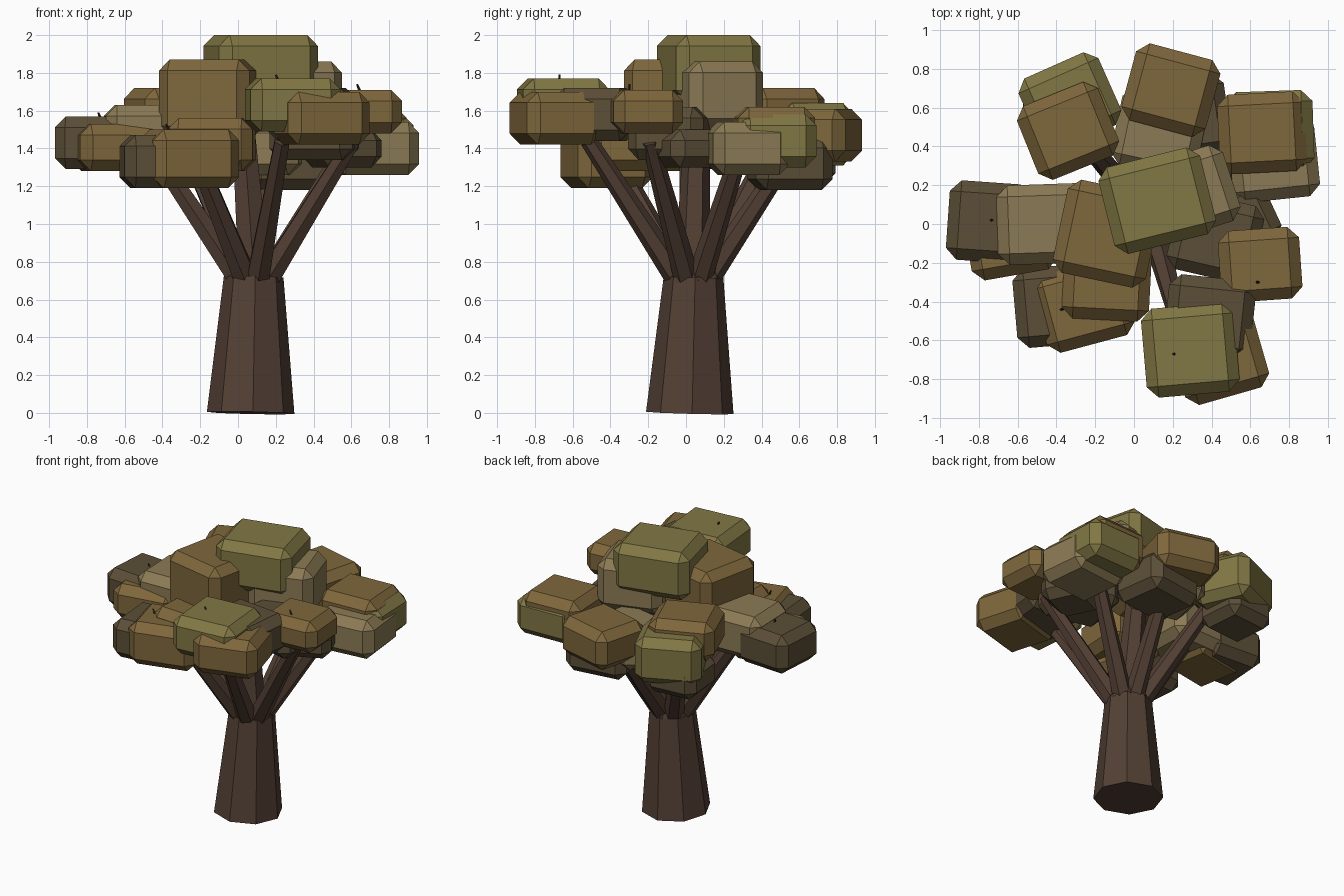
import bpy, bmesh
from math import radians, cos, sin, pi
from mathutils import Vector, Matrix

if "Cube" in bpy.data.objects:
    bpy.data.objects.remove(bpy.data.objects["Cube"])


def material(name, rgb):
    m = bpy.data.materials.new(name)
    m.diffuse_color = (*rgb, 1)
    m.use_nodes = True
    m.node_tree.nodes["Principled BSDF"].inputs["Base Color"].default_value = m.diffuse_color
    return m


BARK = material("bark", (0.085, 0.05, 0.034))
TWIG = material("twig", (0.03, 0.022, 0.015))
LEAF = {
    "brown": material("brown_leaf", (0.21, 0.135, 0.045)),
    "olive": material("olive_leaf", (0.22, 0.185, 0.058)),
    "tan": material("tan_leaf", (0.26, 0.195, 0.09)),
    "dark": material("dark_leaf", (0.105, 0.077, 0.038)),
}


def finish(bm, name, mat):
    me = bpy.data.meshes.new(name)
    bm.to_mesh(me)
    bm.free()
    me.materials.append(mat)
    ob = bpy.data.objects.new(name, me)
    bpy.context.collection.objects.link(ob)
    return ob


def limb(name, a, b, r1, r2, sides, mat, spin=0):
    """Tapered faceted cylinder from a to b."""
    a, b = Vector(a), Vector(b)
    d = b - a
    bm = bmesh.new()
    bmesh.ops.create_cone(bm, cap_ends=True, segments=sides, radius1=r1, radius2=r2,
                          depth=d.length)
    rot = Vector((0, 0, 1)).rotation_difference(d).to_matrix().to_4x4()
    bm.transform(Matrix.Translation((a + b) / 2) @ rot @ Matrix.Rotation(radians(spin), 4, 'Z'))
    return finish(bm, name, mat)


def leaf(colour, x, y, top, turn, w=0.45, d=0.41, h=0.28):
    """Chamfered foliage box, turned about z."""
    bm = bmesh.new()
    bmesh.ops.create_cube(bm, size=1)
    bm.transform(Matrix.Diagonal((w, d, h, 1)))
    bmesh.ops.bevel(bm, geom=bm.edges[:], offset=0.058, segments=1,
                    profile=0.5, affect='EDGES')
    bm.transform(Matrix.Translation((x, y, top - h / 2)) @ Matrix.Rotation(radians(turn), 4, 'Z'))
    return finish(bm, "foliage_" + colour, LEAF[colour])


# Trunk and its slightly twisted crown
limb("trunk", (0.067, 0.02, 0), (0.083, 0.04, 0.72), 0.232, 0.158, 8, BARK, 3)
limb("trunk_crown", (0.083, 0.04, 0.7), (0.085, 0.035, 0.79), 0.155, 0.13, 8, BARK, 10)

# Seven branches fanned evenly around the trunk top, and one in the centre
core = Vector((0.085, 0.035, 0.72))
for i in range(7):
    a = radians(28) + i * 2 * pi / 7
    out = Vector((cos(a), sin(a), 0))
    limb("branch", core + out * 0.085, core + out * 0.57 + Vector((0, 0, 0.72)),
         0.068, 0.045, 6, BARK)
limb("central_branch", core, (0.02, 0.06, 1.62), 0.095, 0.065, 6, BARK)

# Big crown blocks
leaf("olive", 0.12, 0.12, 2.0, 14, 0.54, 0.46, 0.35)
leaf("tan", 0.29, 0.16, 1.86, 18, h=0.36)
leaf("brown", -0.14, -0.05, 1.87, -12, 0.49, 0.49, 0.41)
leaf("dark", 0.42, -0.07, 1.62, -13)
leaf("dark", 0.55, 0.02, 1.5, 25, 0.36, 0.34, 0.2)

# Left cluster
leaf("tan", -0.46, 0, 1.63, 2, 0.49, h=0.32)
leaf("dark", -0.75, 0.01, 1.57, -4, 0.42)
leaf("brown", -0.64, -0.06, 1.53, 10, h=0.25)

# Front left cluster
leaf("brown", -0.26, -0.42, 1.5, 15, 0.47, h=0.31)
leaf("dark", -0.39, -0.42, 1.47, 5)
leaf("brown", -0.14, -0.29, 1.56, -3)

# Front cluster
leaf("olive", 0.29, -0.65, 1.77, 5, 0.48, 0.46)
leaf("brown", 0.44, -0.69, 1.7, 16)
leaf("dark", 0.39, -0.48, 1.72, -6)

# Right and back right clusters
leaf("brown", 0.65, -0.21, 1.71, 4, 0.42, 0.37, 0.23)
leaf("brown", 0.66, 0.47, 1.62, 3)
leaf("olive", 0.7, 0.48, 1.58, 2)
leaf("tan", 0.72, 0.33, 1.54, 6)

# Back cluster
leaf("brown", 0.19, 0.69, 1.61, -15)
leaf("tan", 0.13, 0.47, 1.54, -12)
leaf("dark", 0.26, 0.55, 1.46, 8)

# Back left cluster
leaf("olive", -0.33, 0.63, 1.64, 24, h=0.33)
leaf("brown", -0.34, 0.48, 1.72, 22)
leaf("dark", -0.38, 0.6, 1.45, 5, 0.38, 0.36, 0.24)

# Tiny twigs poking out of the foliage
for x, y, z in [(-0.72, 0.02, 1.54), (-0.36, -0.44, 1.48), (0.65, -0.3, 1.69),
                (0.22, -0.67, 1.74)]:
    limb("twig", (x, y, z), (x - 0.02, y, z + 0.05), 0.009, 0.005, 4, TWIG)
